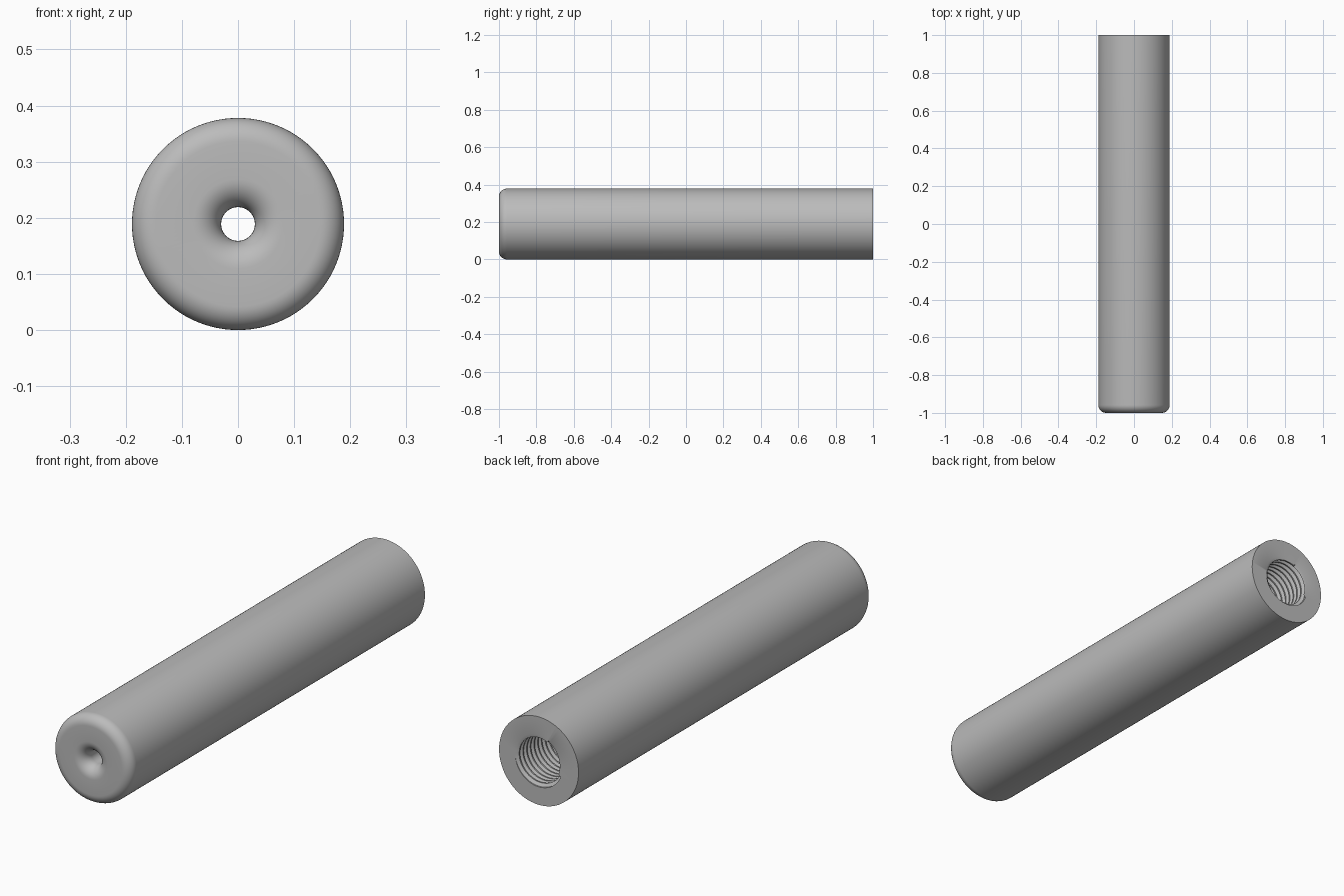
import bpy, bmesh
from math import sin, cos, pi, radians

if "Cube" in bpy.data.objects:
    bpy.data.objects.remove(bpy.data.objects["Cube"])

R = 0.189                 # outer radius
HOLE = 0.03               # narrow channel radius
EDGE, LIP = 0.042, 0.05   # outer and hole rounding
BORE, CREST = 0.112, 0.099
PITCH, DEPTH = 0.025, 0.7
SEGMENTS = 96


def arc(cr, cy, radius, start, end, steps=10):
    """Points (r, y) along an arc, angles in degrees."""
    angles = [radians(start + (end - start) * i / steps) for i in range(steps + 1)]
    return [(cr + radius * cos(a), cy + radius * sin(a)) for a in angles]


def thread(turn):
    """Helical thread section at a fraction of a turn, running out at both ends."""
    points = []
    for k in range(int(DEPTH / PITCH) + 3):
        for step, r in ((0, BORE), (0.12, BORE), (0.44, CREST), (0.68, CREST)):
            y = 1 - DEPTH + PITCH * (k + step + turn - 1)
            inside = 1 - DEPTH < y < 1
            points.append((r if inside else BORE, min(max(y, 1 - DEPTH), 1)))
    return points


# Outer wall, rounded front rim, flared hole and channel
body = [(R, 1)] + arc(R - EDGE, -1 + EDGE, EDGE, 0, -90)
body += arc(HOLE + LIP, -1 + LIP, LIP, 270, 180)
body += [(HOLE, 1 - DEPTH)]

bm = bmesh.new()
columns = []
for s in range(SEGMENTS + 1):
    a = 2 * pi * s / SEGMENTS
    profile = body + thread(s / SEGMENTS)
    columns.append([bm.verts.new((r * cos(a), y, R + r * sin(a))) for r, y in profile])
for c, d in zip(columns, columns[1:]):
    for i in range(len(c)):
        j = (i + 1) % len(c)
        bm.faces.new((c[i], c[j], d[j], d[i]))
bmesh.ops.remove_doubles(bm, verts=bm.verts, dist=0.00002)
bmesh.ops.recalc_face_normals(bm, faces=bm.faces)

mesh = bpy.data.meshes.new("threaded_rod")
bm.to_mesh(mesh)
bm.free()
rod = bpy.data.objects.new("threaded_rod", mesh)
bpy.context.collection.objects.link(rod)

# Plain grey finish
grey = bpy.data.materials.new("plain_grey")
grey.use_nodes = True
colour = (0.5, 0.5, 0.5, 1)
grey.diffuse_color = colour
grey.node_tree.nodes["Principled BSDF"].inputs["Base Color"].default_value = colour
mesh.materials.append(grey)

bpy.ops.object.select_all(action='DESELECT')
rod.select_set(True)
bpy.context.view_layer.objects.active = rod
bpy.ops.object.shade_smooth_by_angle(angle=radians(30))
